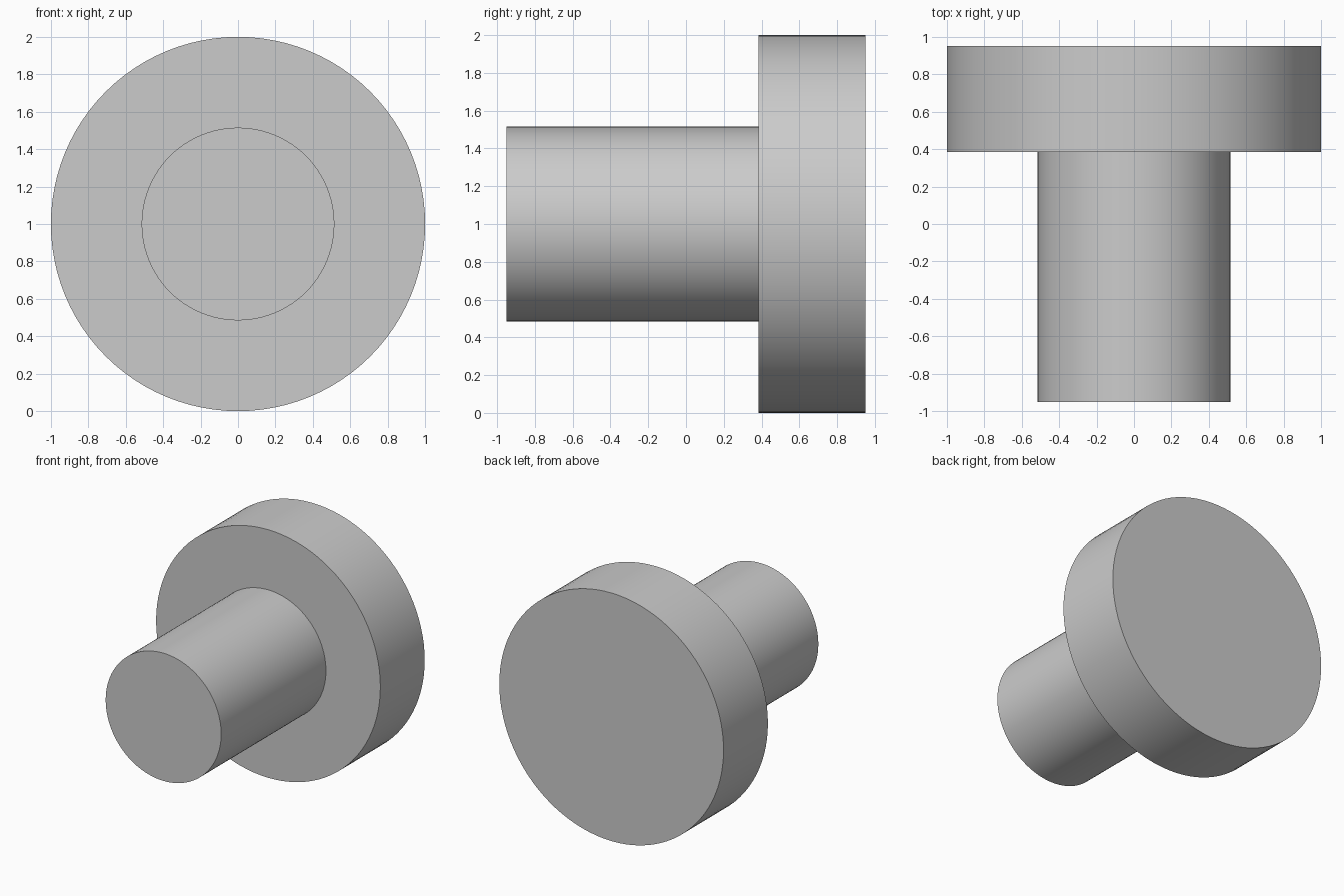
import bpy
import bmesh
import math
from mathutils import Matrix, Vector

cube = bpy.data.objects.get("Cube")
if cube:
    bpy.data.objects.remove(cube, do_unlink=True)

SEGMENTS = 96
CENTRE_Z = 1.0
SHAFT_RADIUS, HEAD_RADIUS = 0.515, 1.0
FRONT_Y, SHOULDER_Y, BACK_Y = -0.95, 0.385, 0.95

# Single grey finish
grey = bpy.data.materials.new("grey_metal")
grey.use_nodes = True
colour = (0.6, 0.6, 0.6, 1.0)
grey.diffuse_color = colour
grey.node_tree.nodes["Principled BSDF"].inputs["Base Color"].default_value = colour

# Stepped pin: one closed body of shaft, shoulder and head
bm = bmesh.new()


def ring(radius, y):
    turn = 2 * math.pi / SEGMENTS
    return [bm.verts.new((radius * math.cos(i * turn), y,
                          CENTRE_Z + radius * math.sin(i * turn)))
            for i in range(SEGMENTS)]


rings = [ring(SHAFT_RADIUS, FRONT_Y), ring(SHAFT_RADIUS, SHOULDER_Y),
         ring(HEAD_RADIUS, SHOULDER_Y), ring(HEAD_RADIUS, BACK_Y)]

# Walls between neighbouring rings, then the two flat ends
for a, b in zip(rings, rings[1:]):
    for i in range(SEGMENTS):
        j = (i + 1) % SEGMENTS
        bm.faces.new((a[i], a[j], b[j], b[i]))
bm.faces.new(rings[0])
bm.faces.new(rings[-1])
bmesh.ops.recalc_face_normals(bm, faces=bm.faces[:])

mesh = bpy.data.meshes.new("flanged_pin")
bm.to_mesh(mesh)
bm.free()
mesh.materials.append(grey)
pin = bpy.data.objects.new("flanged_pin", mesh)
bpy.context.collection.objects.link(pin)

# Smooth round walls with crisp rims
bpy.ops.object.select_all(action="DESELECT")
pin.select_set(True)
bpy.context.view_layer.objects.active = pin
bpy.ops.object.shade_smooth_by_angle(angle=math.radians(30))
